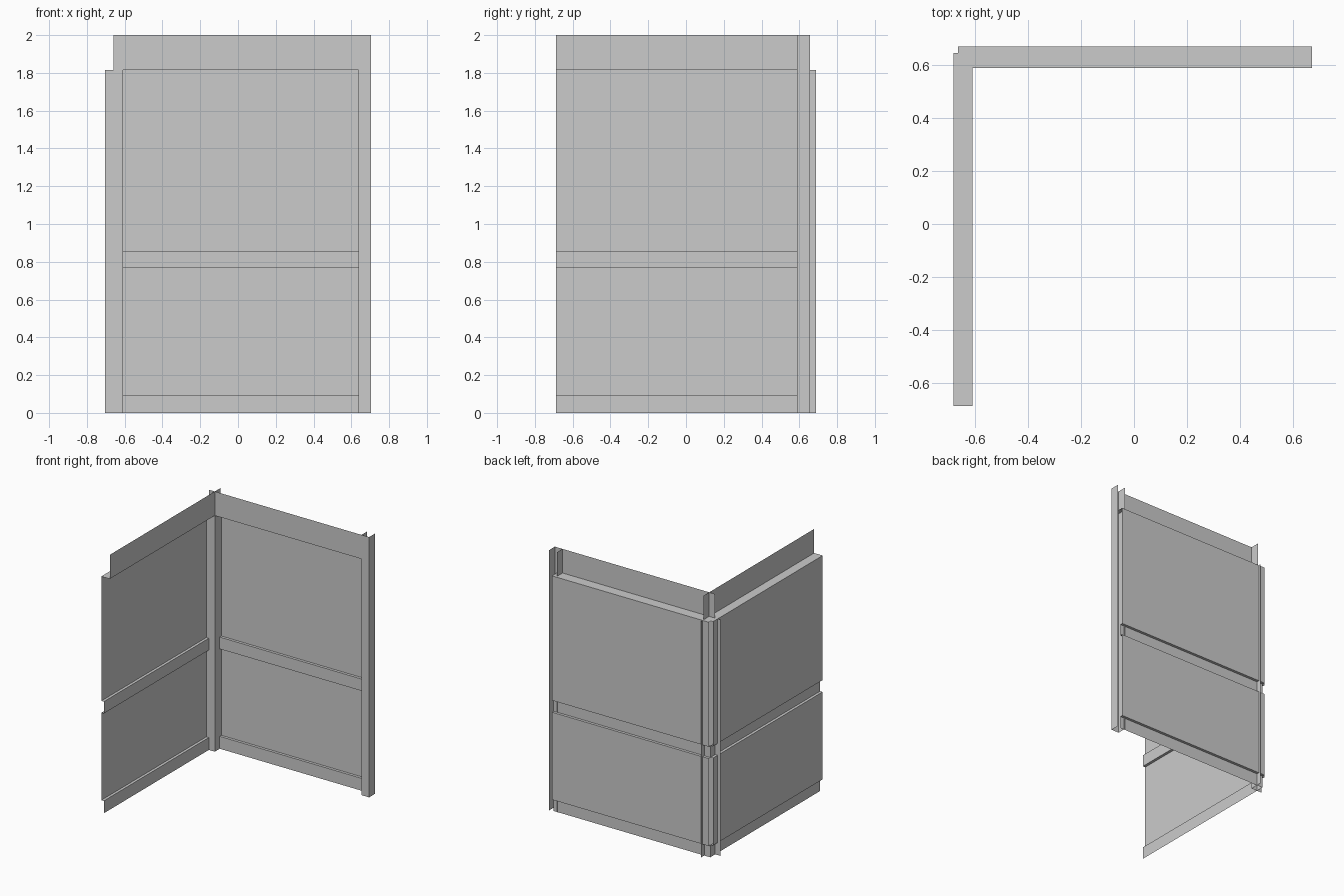
import bpy

if "Cube" in bpy.data.objects:
    bpy.data.objects.remove(bpy.data.objects["Cube"])

X_IN, Y_IN = -0.609, 0.588       # room-side planes of left and back walls
H, H_PANEL = 2.0, 1.815


def sheet(name, path, sweep):
    """Thin open sheet: a polyline swept along a vector."""
    n = len(path)
    verts = [tuple(p) for p in path]
    verts += [tuple(a + b for a, b in zip(p, sweep)) for p in path]
    faces = [(i, i + 1, n + i + 1, n + i) for i in range(n - 1)]
    mesh = bpy.data.meshes.new(name)
    mesh.from_pydata(verts, [], faces)
    mesh.update()
    ob = bpy.data.objects.new(name, mesh)
    bpy.context.collection.objects.link(ob)
    return ob


def upright(name, plan, z0, z1):
    """Vertical folded sheet from a plan outline."""
    return sheet(name, [(x, y, z0) for x, y in plan], (0, 0, z1 - z0))


def section(inner, panel, rail):
    """Wall section from floor to top ledge: (offset, z)."""
    return [(rail, 0), (rail, 0.095), (panel, 0.095), (panel, 0.767),
            (rail, 0.767), (rail, 0.858), (panel, 0.858), (panel, H_PANEL),
            (inner, H_PANEL)]


# Pressed wall panels with skirting, middle rail and top ledge
sheet("back_wall_panel",
      [(-0.663, y, z) for y, z in section(Y_IN, 0.669, 0.648)], (1.335, 0, 0))
sheet("left_wall_panel",
      [(x, -0.687, z) for x, z in section(X_IN, -0.681, -0.66)], (0, 1.332, 0))

# Flat top bands, flush with the posts
upright("back_top_band", [(X_IN, Y_IN), (0.638, Y_IN)], H_PANEL, H)
upright("left_top_band", [(X_IN, -0.687), (X_IN, Y_IN)], H_PANEL, H)

# Corner angle: wide flanges below the ledge, narrower ones above
for name, fx, fy, z0, z1 in (("corner_post_lower", -0.703, 0.687, 0, H_PANEL),
                             ("corner_post_upper", -0.66, 0.657, H_PANEL, H)):
    upright(name, [(fx, Y_IN), (X_IN, Y_IN), (X_IN, fy)], z0, z1)

# Channel post at the free end of the back wall
upright("end_post", [(0.638, 0.657), (0.638, Y_IN), (0.703, Y_IN), (0.703, 0.657)], 0, H)
